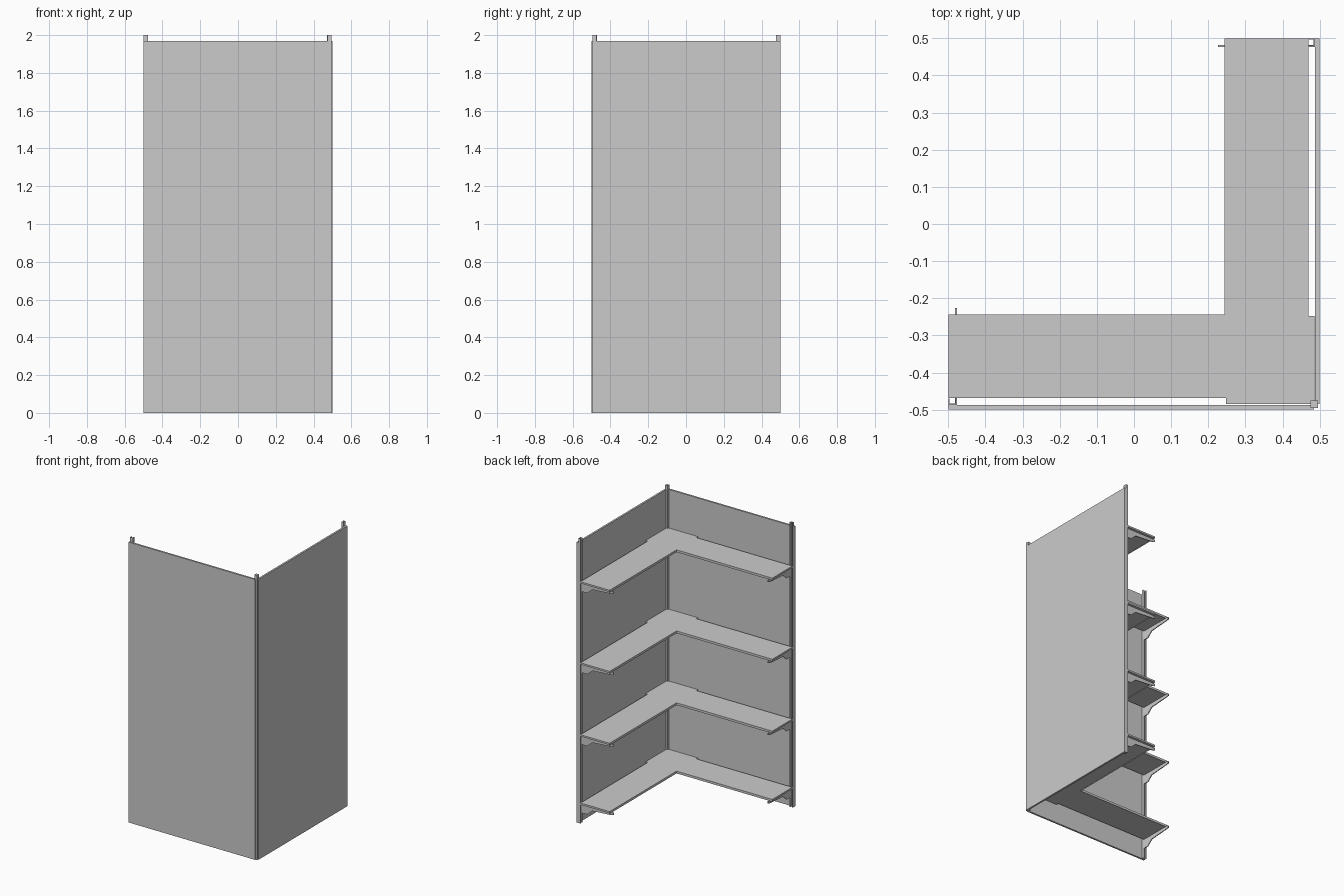
import bpy, bmesh
from mathutils import Vector

if "Cube" in bpy.data.objects:
    bpy.data.objects.remove(bpy.data.objects["Cube"])


def prism(name, base, offset, swap=False):
    """Extrude a flat polygon by an offset; swap reflects it onto the other wing."""
    def place(p):
        return (-p[1], -p[0], p[2]) if swap else p
    bm = bmesh.new()
    face = bm.faces.new([bm.verts.new(place(p)) for p in base])
    ext = bmesh.ops.extrude_face_region(bm, geom=[face])
    verts = [g for g in ext["geom"] if isinstance(g, bmesh.types.BMVert)]
    bmesh.ops.translate(bm, verts=verts, vec=Vector(place(offset)))
    if face.is_valid is False:
        bm.faces.new([v for v in bm.verts if v not in verts])
    bmesh.ops.holes_fill(bm, edges=[e for e in bm.edges if e.is_boundary], sides=0)
    bmesh.ops.recalc_face_normals(bm, faces=bm.faces[:])
    mesh = bpy.data.meshes.new(name)
    bm.to_mesh(mesh)
    bm.free()
    obj = bpy.data.objects.new(name, mesh)
    bpy.context.collection.objects.link(obj)
    return obj


def plan(name, outline, z0, z1, swap=False):
    return prism(name, [(x, y, z0) for x, y in outline], (0, 0, z1 - z0), swap)


def rect(x0, x1, y0, y1):
    return [(x0, y0), (x1, y0), (x1, y1), (x0, y1)]


SHELF_TOPS = [0.145, 0.625, 1.13, 1.70]
SHELF = [(-0.5, -0.468), (0.247, -0.468), (0.247, -0.485), (0.486, -0.485),
         (0.486, -0.247), (0.47, -0.247), (0.47, 0.5), (0.247, 0.5),
         (0.247, -0.247), (-0.5, -0.247)]
# Bracket side profile: distance from the post, height below the shelf
BRACKET = [(-0.485, 0), (-0.226, 0), (-0.226, -0.014), (-0.245, -0.02),
           (-0.39, -0.03), (-0.43, -0.065), (-0.472, -0.065), (-0.485, -0.045)]
# U-shaped upright, open towards the room
POST = [(-0.5, -0.487), (-0.477, -0.487), (-0.477, -0.47), (-0.481, -0.47),
        (-0.481, -0.483), (-0.496, -0.483), (-0.496, -0.47), (-0.5, -0.47)]

# Corner upright
plan("corner_post", rect(0.475, 0.495, -0.495, -0.475), 0, 2)

for wing, swap in (("front", False), ("side", True)):
    # Back panel and end upright
    plan(wing + "_panel", rect(-0.5, 0.484, -0.5, -0.487), 0, 1.97, swap)
    plan(wing + "_end_post", POST, 0, 2, swap)
    for i, z in enumerate(SHELF_TOPS):
        # Shelf front lip and end bracket
        plan(f"{wing}_lip_{i}", rect(-0.5, 0.247, -0.247, -0.244), z - 0.016, z, swap)
        prism(f"{wing}_bracket_{i}", [(-0.482, y, z - 0.012 + h) for y, h in BRACKET],
              (0.006, 0, 0), swap)

# L-shaped shelves
for i, z in enumerate(SHELF_TOPS):
    plan(f"shelf_{i}", SHELF, z - 0.012, z)
